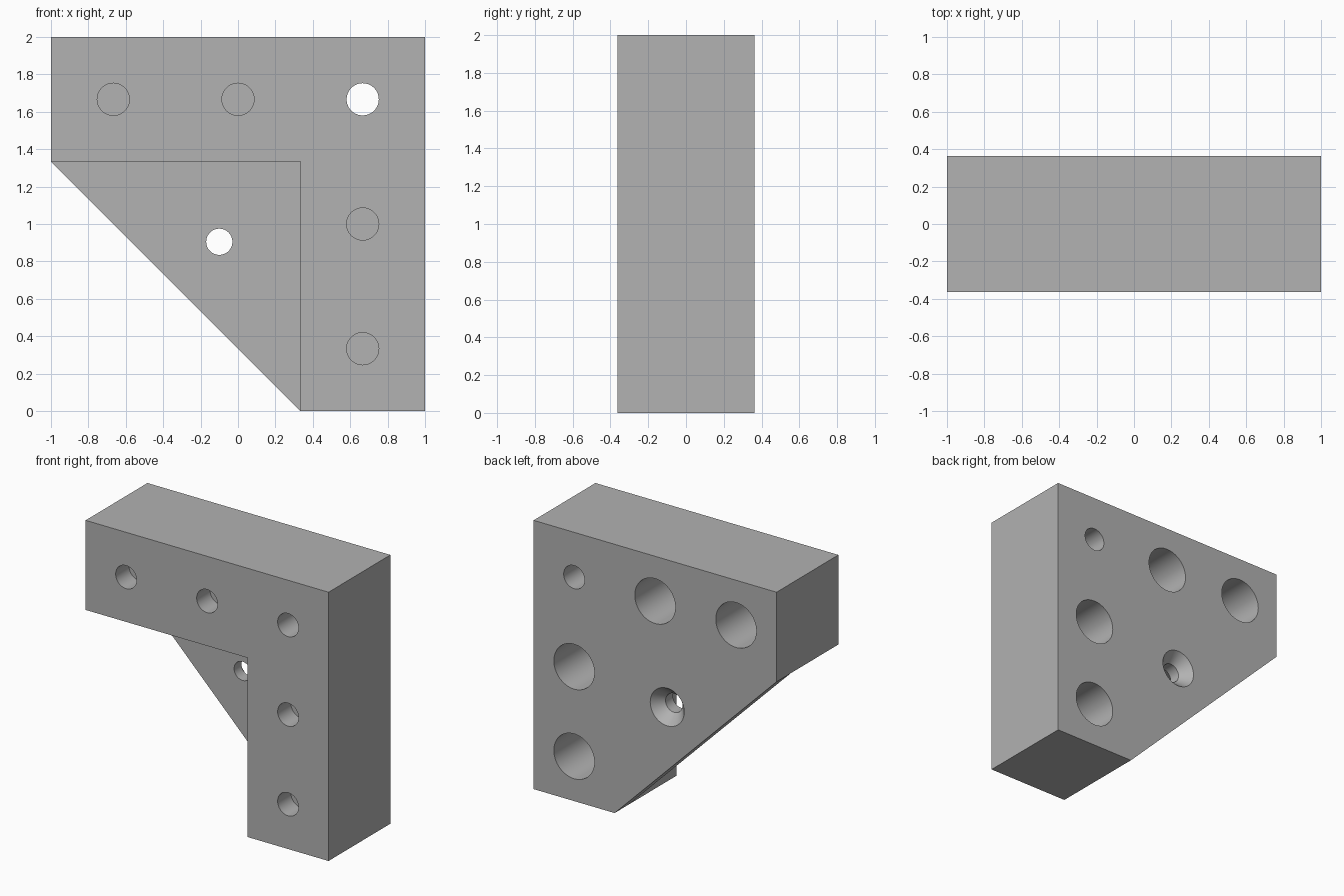
import bpy
import bmesh
from math import cos, sin, pi, radians

cube = bpy.data.objects.get("Cube")
if cube:
    bpy.data.objects.remove(cube, do_unlink=True)

HALF = 0.3635            # half depth of the bracket
ARM = 2 / 3              # width of each arm
WEB_FRONT = HALF - 1 / 6 # front plane of the thin web
HOLE, BORE = 0.086, 0.167
OUT = 0.1                # cutter overshoot

grey = bpy.data.materials.new("grey")
grey.use_nodes = True
colour = (0.445, 0.445, 0.445, 1)
grey.diffuse_color = colour
grey.node_tree.nodes["Principled BSDF"].inputs["Base Color"].default_value = colour


def make_object(name, bm):
    bmesh.ops.recalc_face_normals(bm, faces=bm.faces)
    mesh = bpy.data.meshes.new(name)
    bm.to_mesh(mesh)
    bm.free()
    mesh.materials.append(grey)
    obj = bpy.data.objects.new(name, mesh)
    bpy.context.collection.objects.link(obj)
    return obj


def prism(bm, outline, y0, y1):
    """Closed prism from an (x, z) outline."""
    front = [bm.verts.new((x, y0, z)) for x, z in outline]
    back = [bm.verts.new((x, y1, z)) for x, z in outline]
    bm.faces.new(front)
    bm.faces.new(back)
    for i in range(len(outline)):
        j = (i + 1) % len(outline)
        bm.faces.new((front[i], front[j], back[j], back[i]))


def turned(bm, x, z, profile, sides=64):
    """Closed solid turned about a y-parallel axis from (radius, y) pairs."""
    rings = []
    for r, y in profile:
        angles = [2 * pi * k / sides for k in range(sides)]
        rings.append([bm.verts.new((x + r * cos(a), y, z + r * sin(a))) for a in angles])
    bm.faces.new(rings[0])
    bm.faces.new(rings[-1])
    for a, b in zip(rings, rings[1:]):
        for i in range(sides):
            j = (i + 1) % sides
            bm.faces.new((a[i], a[j], b[j], b[i]))


# Solid bracket with a chamfered inner corner
bm = bmesh.new()
prism(bm, [(-1, 2), (1, 2), (1, 0), (1 - ARM, 0), (-1, 2 - ARM)], -HALF, HALF)
bracket = make_object("corner_bracket", bm)

# Recess that leaves the two arms and the thin web behind them
bm = bmesh.new()
x1, z1 = 1 - ARM, 2 - ARM
prism(bm, [(-2, -1), (x1, -1), (x1, z1), (-2, z1)], -1, WEB_FRONT)
recess = make_object("recess_cutter", bm)

# Screw holes: small in front, wide bore behind, a thin bridging skin between
bm = bmesh.new()
bore_floor = -HALF + 1 / 6
for x, z in [(-ARM, 2 - ARM / 2), (0, 2 - ARM / 2), (ARM, 1), (ARM, ARM / 2)]:
    turned(bm, x, z, [(HOLE, -HALF - OUT), (HOLE, bore_floor - 0.01)])
    turned(bm, x, z, [(BORE, bore_floor), (BORE, HALF + OUT)])

# Plain corner hole and countersunk web hole
turned(bm, ARM, 2 - ARM / 2, [(HOLE, -HALF - OUT), (HOLE, HALF + OUT)])
turned(bm, -0.1, 0.905, [(0.07, WEB_FRONT - OUT), (0.07, HALF - 0.08),
                         (0.14, HALF), (0.14, HALF + OUT)])
holes = make_object("hole_cutter", bm)

# Cut, then drop the cutters
for cutter in (recess, holes):
    cutter.hide_render = True
    mod = bracket.modifiers.new(cutter.name, "BOOLEAN")
    mod.operation = "DIFFERENCE"
    mod.solver = "EXACT"
    mod.object = cutter
bpy.ops.object.select_all(action="DESELECT")
bracket.select_set(True)
bpy.context.view_layer.objects.active = bracket
for mod in list(bracket.modifiers):
    bpy.ops.object.modifier_apply(modifier=mod.name)
for cutter in (recess, holes):
    bpy.data.objects.remove(cutter, do_unlink=True)
bpy.ops.object.shade_smooth_by_angle(angle=radians(30))
